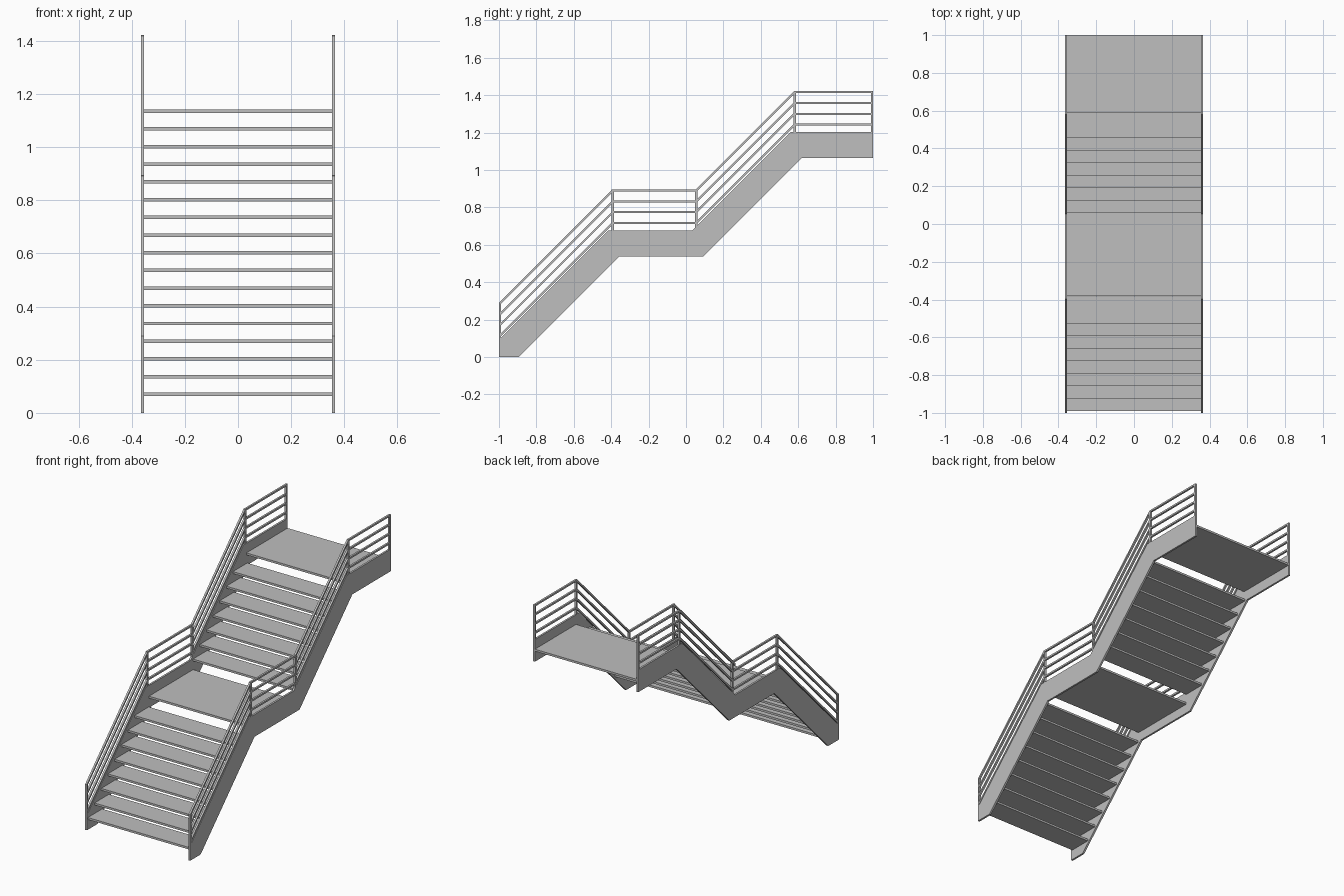
import bpy, bmesh
from math import tan, atan2, cos

if "Cube" in bpy.data.objects:
    bpy.data.objects.remove(bpy.data.objects["Cube"], do_unlink=True)

grey = bpy.data.materials.new("steel_grey")
grey.use_nodes = True
grey.diffuse_color = (0.52, 0.52, 0.52, 1)
grey.node_tree.nodes["Principled BSDF"].inputs["Base Color"].default_value = (0.52, 0.52, 0.52, 1)


def prism(name, outline, x0, x1):
    """Extrude a (y, z) outline from x0 to x1."""
    bm = bmesh.new()
    face = bm.faces.new([bm.verts.new((x0, y, z)) for y, z in outline])
    ext = bmesh.ops.extrude_face_region(bm, geom=[face])
    verts = [v for v in ext["geom"] if isinstance(v, bmesh.types.BMVert)]
    bmesh.ops.translate(bm, verts=verts, vec=(x1 - x0, 0, 0))
    bmesh.ops.recalc_face_normals(bm, faces=bm.faces)
    mesh = bpy.data.meshes.new(name)
    bm.to_mesh(mesh)
    bm.free()
    mesh.materials.append(grey)
    obj = bpy.data.objects.new(name, mesh)
    bpy.context.collection.objects.link(obj)
    return obj


def box(name, x0, x1, y0, y1, z0, z1):
    return prism(name, [(y0, z0), (y1, z0), (y1, z1), (y0, z1)], x0, x1)


def band(path, width):
    """Mitred strip lying above a path, with upright ends."""
    angles = [atan2(b[1] - a[1], b[0] - a[0]) for a, b in zip(path, path[1:])]
    upper = []
    for i, (y, z) in enumerate(path):
        if i == 0 or i == len(path) - 1:
            upper.append((y, z + width / cos(angles[min(i, len(angles) - 1)])))
        else:
            # one neighbouring run is always level, the other sloping
            slope = max(angles[i - 1], angles[i])
            upper.append((y - width * tan(slope / 2), z + width))
    return path + upper[::-1]


INNER, OUTER = 0.354, 0.366
RAIL = 0.011

# Stringer underside, with the foot cut level on the floor
under = [(-1, -0.105), (-0.358, 0.537), (0.091, 0.537), (0.617, 1.063), (1, 1.063)]
stringer = band(under, 0.14)
stringer = [(-1, 0), (-0.895, 0)] + stringer[1:]

# Handrail top line and posts: y position and foot height
rail_line = [(-1, 0.279), (-0.389, 0.89), (0.057, 0.89), (0.583, 1.416), (1, 1.416)]
posts = [(-0.994, 0.09, 0.29), (-0.391, 0.67, 0.895), (0.055, 0.68, 0.895),
         (0.582, 1.19, 1.42), (0.994, 1.19, 1.42)]

for side, s in (("left", 1), ("right", -1)):
    prism(side + "_stringer", stringer, s * INNER, s * OUTER)
    for i in range(4):
        line = [(y, z - 0.058 * i - RAIL / 2) for y, z in rail_line]
        prism(f"{side}_rail_{i + 1}", band(line, RAIL), s * INNER, s * OUTER)
    for i, (y, z0, z1) in enumerate(posts):
        box(f"{side}_post_{i + 1}", s * INNER, s * OUTER, y - 0.006, y + 0.006, z0, z1)

# Treads and landings
RISE, GOING, THICK, DEPTH = 0.0666, 0.0663, 0.013, 0.143


def slab(name, level, y0, y1):
    z = 0.07 + RISE * level
    box(name, -INNER, INNER, y0, y1, z - THICK / 2, z + THICK / 2)


for flight, count, first, start in (("lower", 8, 0, -0.99), ("upper", 7, 9, 0.058)):
    for i in range(count):
        y = start + GOING * i
        slab(f"{flight}_tread_{i + 1}", first + i, y, y + DEPTH)
slab("middle_landing", 8, -0.381, 0.058)
slab("top_landing", 16, 0.59, 1)
